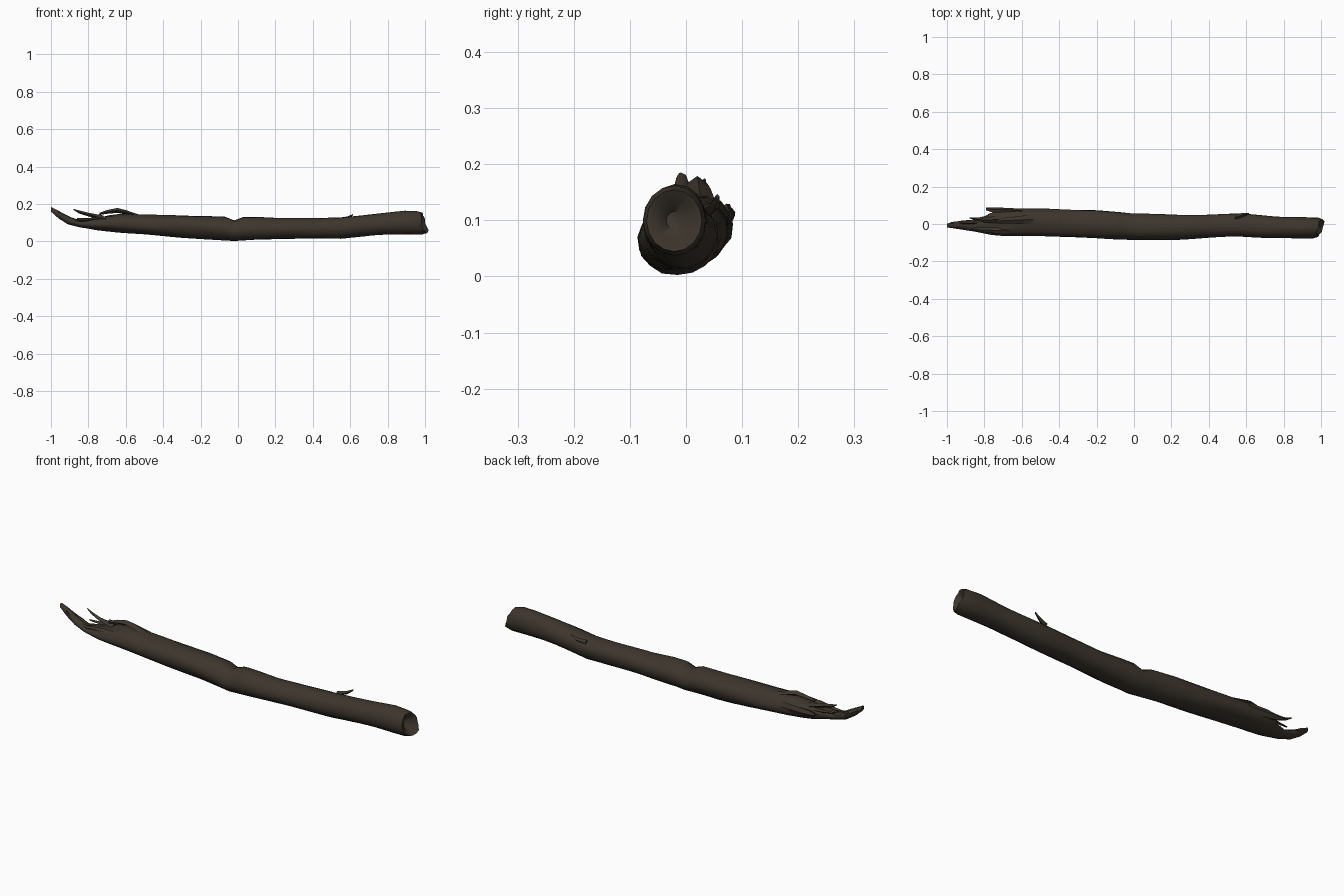
import bpy, bmesh, math, random
from mathutils import Vector, noise

random.seed(4)
SIDES = 16

bark = bpy.data.materials.new("dark brown bark")
bark.diffuse_color = (0.046, 0.036, 0.026, 1)

# Outline along the log: x, y min, y max, z min, z max
STATIONS = [
    (-1.00, -0.018, 0.002, 0.160, 0.186), (-0.96, -0.024, 0.012, 0.124, 0.168),
    (-0.91, -0.032, 0.020, 0.092, 0.140), (-0.85, -0.042, 0.024, 0.076, 0.118),
    (-0.80, -0.052, 0.042, 0.068, 0.122), (-0.76, -0.060, 0.062, 0.060, 0.132),
    (-0.70, -0.066, 0.076, 0.054, 0.142), (-0.62, -0.068, 0.084, 0.046, 0.150),
    (-0.50, -0.069, 0.084, 0.036, 0.146), (-0.35, -0.071, 0.080, 0.024, 0.142),
    (-0.20, -0.076, 0.075, 0.012, 0.138), (-0.07, -0.084, 0.062, 0.005, 0.132),
    (-0.02, -0.086, 0.056, 0.002, 0.113), (0.03, -0.087, 0.054, 0.004, 0.133),
    (0.10, -0.088, 0.052, 0.008, 0.133), (0.22, -0.084, 0.051, 0.012, 0.124),
    (0.40, -0.076, 0.053, 0.012, 0.128), (0.55, -0.068, 0.058, 0.015, 0.132),
    (0.62, -0.071, 0.053, 0.023, 0.139), (0.72, -0.077, 0.044, 0.031, 0.148),
    (0.80, -0.078, 0.039, 0.034, 0.155), (0.90, -0.078, 0.037, 0.035, 0.165),
    (0.97, -0.077, 0.035, 0.037, 0.162),
]


def section(x):
    """Interpolate the outline at x."""
    for a, b in zip(STATIONS, STATIONS[1:]):
        if x <= b[0] + 1e-6:
            t = (x - a[0]) / (b[0] - a[0])
            return [p + (q - p) * t for p, q in zip(a[1:], b[1:])]
    return STATIONS[-1][1:]


def slant(y, z):
    """Slanted break of the right end."""
    return 0.25 * (y + 0.02) - 0.22 * (z - 0.1)


def finish(bm, name, angle=40):
    bmesh.ops.recalc_face_normals(bm, faces=bm.faces)
    mesh = bpy.data.meshes.new(name)
    bm.to_mesh(mesh)
    bm.free()
    ob = bpy.data.objects.new(name, mesh)
    bpy.context.collection.objects.link(ob)
    mesh.materials.append(bark)
    bpy.ops.object.select_all(action='DESELECT')
    ob.select_set(True)
    bpy.context.view_layer.objects.active = ob
    bpy.ops.object.shade_smooth_by_angle(angle=math.radians(angle))
    return ob


def bridge(bm, a, b):
    n = len(a)
    for i in range(n):
        bm.faces.new((a[i], a[(i + 1) % n], b[(i + 1) % n], b[i]))


# Log body: lofted rings with knotty bark, thinning to a torn tongue on the left
xs = set(s[0] for s in STATIONS)
for a, b in zip(STATIONS, STATIONS[1:]):
    n = max(1, round((b[0] - a[0]) / 0.05))
    xs.update(a[0] + (b[0] - a[0]) * k / n for k in range(n))
xs = sorted(xs)
bm = bmesh.new()
rings = []
for x in xs:
    y0, y1, z0, z1 = section(x)
    ring = []
    for i in range(SIDES):
        a = 2 * math.pi * i / SIDES
        c, s = math.cos(a), math.sin(a)
        k = noise.noise(Vector((x * 4, c * 1.3, s * 1.3)))
        r = 1 + (0.09 * k - 0.02 if abs(x) < 0.95 else 0)
        y = (y0 + y1) / 2 + (y1 - y0) / 2 * c * r
        z = (z0 + z1) / 2 + (z1 - z0) / 2 * s * r
        px = x
        if x < -0.66 and s > 0.2:          # torn upper wood
            torn = min(1, (-0.66 - x) / 0.12)
            z -= 0.25 * (z1 - z0) * s * torn * random.random()
            if x > -0.92:
                px += random.uniform(-0.018, 0.018)
        if x > 0.8:
            px += slant(y, z) * (x - 0.8) / 0.17
        ring.append(bm.verts.new((px, y, max(z, 0))))
    rings.append(ring)
for a, b in zip(rings, rings[1:]):
    bridge(bm, a, b)
bm.faces.new(rings[0])

# Lumpy, slightly hollow right end face
last = rings[-1]
mid = sum((v.co for v in last), Vector()) / SIDES
for scale, push in ((0.88, 0.022), (0.55, 0.010), (0.25, -0.012)):
    ring = []
    for v in rings[-1]:
        p = mid + (v.co - mid) * scale if scale == 0.88 else None
        i = rings[-1].index(v)
        p = mid + (last[i].co - mid) * scale
        p.x += push + 0.014 * noise.noise(Vector((1, p.y * 28, p.z * 28)))
        ring.append(bm.verts.new(p))
    bridge(bm, rings[-1], ring)
    rings.append(ring)
bm.faces.new(rings[-1])
finish(bm, "log_body", 50)


def splinter(name, points, sides=4):
    """Tapered shard along points of (x, y, z, half width y, half height z)."""
    bm = bmesh.new()
    loops = []
    for x, y, z, wy, wz in points:
        loops.append([bm.verts.new((x, y + wy * math.cos(2 * math.pi * i / sides),
                                    z + wz * math.sin(2 * math.pi * i / sides)))
                      for i in range(sides)])
    for a, b in zip(loops, loops[1:]):
        bridge(bm, a, b)
    bm.faces.new(loops[0])
    bm.faces.new(loops[-1])
    return finish(bm, name, 30)


# Torn splinters at the broken left end
splinter("back_splinter", [(-0.60, 0.068, 0.105, 0.014, 0.026), (-0.70, 0.074, 0.108, 0.013, 0.022),
                           (-0.75, 0.072, 0.110, 0.015, 0.016), (-0.79, 0.080, 0.114, 0.008, 0.008)], 5)
splinter("raised_splinter", [(-0.72, 0.025, 0.125, 0.022, 0.014), (-0.80, 0.020, 0.144, 0.012, 0.010),
                             (-0.85, 0.028, 0.158, 0.008, 0.008), (-0.88, 0.033, 0.172, 0.003, 0.003)])
splinter("lifted_bark", [(-0.53, 0.025, 0.138, 0.026, 0.006), (-0.60, 0.022, 0.156, 0.022, 0.012),
                         (-0.645, 0.020, 0.166, 0.018, 0.013), (-0.70, 0.018, 0.158, 0.014, 0.010),
                         (-0.74, 0.010, 0.148, 0.007, 0.006)])
splinter("front_splinter", [(-0.64, -0.035, 0.122, 0.016, 0.012), (-0.74, -0.034, 0.123, 0.016, 0.009),
                            (-0.84, -0.030, 0.112, 0.010, 0.008), (-0.87, -0.028, 0.116, 0.003, 0.003)])
splinter("thin_splinter", [(-0.70, 0.042, 0.118, 0.010, 0.012), (-0.80, 0.032, 0.118, 0.010, 0.008),
                           (-0.86, 0.024, 0.122, 0.003, 0.004)])
splinter("tongue_side", [(-0.84, 0.006, 0.100, 0.012, 0.012), (-0.92, 0.006, 0.124, 0.012, 0.014),
                         (-0.98, 0.004, 0.160, 0.006, 0.010)])

# Twig stub on the back
splinter("twig_stub", [(0.54, 0.035, 0.115, 0.016, 0.012), (0.585, 0.050, 0.125, 0.010, 0.009),
                       (0.615, 0.056, 0.143, 0.004, 0.004)])
